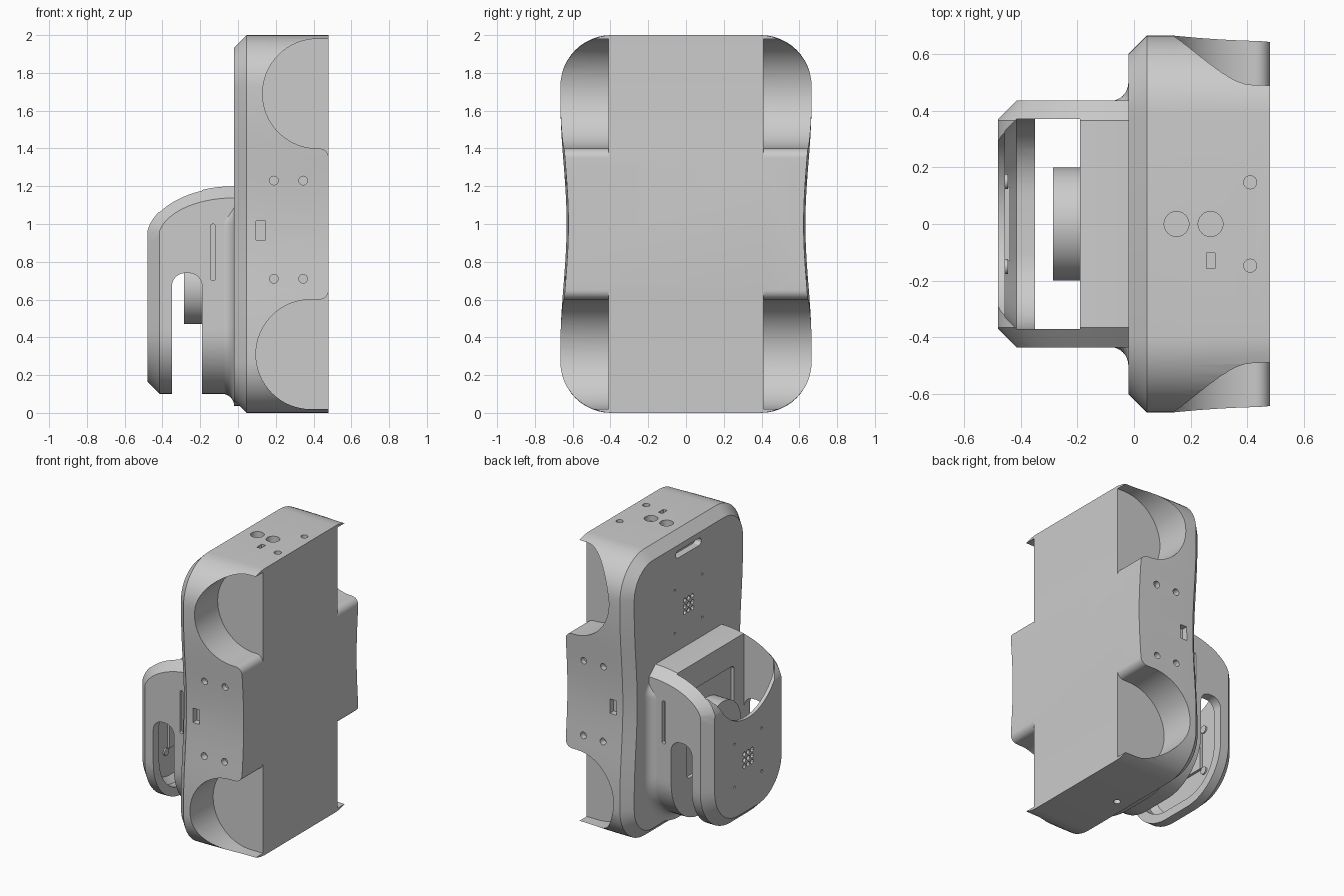
import bpy, bmesh
from math import sin, cos, pi, radians

cube = bpy.data.objects.get("Cube")
if cube:
    bpy.data.objects.remove(cube)

gray = bpy.data.materials.new("light_gray_plastic")
gray.use_nodes = True
GRAY = (0.6, 0.6, 0.6, 1)
gray.diffuse_color = GRAY
gray.node_tree.nodes["Principled BSDF"].inputs["Base Color"].default_value = GRAY


def build(name, lofts):
    """One object from lofts; each loft is a list of matching 3D rings."""
    bm = bmesh.new()
    for rings in lofts:
        vs = [[bm.verts.new(p) for p in r] for r in rings]
        n = len(vs[0])
        for a, b in zip(vs, vs[1:]):
            for i in range(n):
                j = (i + 1) % n
                bm.faces.new((a[i], a[j], b[j], b[i]))
        bm.faces.new(vs[0][::-1])
        bm.faces.new(vs[-1])
    bmesh.ops.recalc_face_normals(bm, faces=bm.faces)
    me = bpy.data.meshes.new(name)
    bm.to_mesh(me)
    bm.free()
    me.materials.append(gray)
    ob = bpy.data.objects.new(name, me)
    bpy.context.collection.objects.link(ob)
    return ob


def ring(axis, t, pts):
    place = {"x": lambda u, v: (t, u, v),
             "y": lambda u, v: (u, t, v),
             "z": lambda u, v: (u, v, t)}[axis]
    return [place(u, v) for u, v in pts]


def prism(axis, pts, a, b):
    return [ring(axis, a, pts), ring(axis, b, pts)]


def circle(u, v, r, n=24):
    return [(u + r * cos(2 * pi * i / n), v + r * sin(2 * pi * i / n)) for i in range(n)]


def rect(u, v, w, h):
    return [(u + s * w / 2, v + t * h / 2) for s, t in ((-1, -1), (1, -1), (1, 1), (-1, 1))]


def rounded(hw, z0, z1, rb, rt, inset=0, waist=0, shift=0, n=12):
    """Rounded outline, symmetric about u = shift, optionally pinched at mid height."""
    hw, z0, z1 = hw - inset, z0 + inset, z1 - inset
    rb, rt = max(rb - inset, 0.01), max(rt - inset, 0.01)
    half = []
    for i in range(n + 1):
        a = -pi / 2 + pi / 2 * i / n
        half.append((hw - rb + rb * cos(a), z0 + rb + rb * sin(a)))
    for i in range(1, 20):
        half.append((hw, z0 + rb + (z1 - rt - z0 - rb) * i / 20))
    for i in range(n + 1):
        a = pi / 2 * i / n
        half.append((hw - rt + rt * cos(a), z1 - rt + rt * sin(a)))
    if waist:
        half = [(u - waist * (0.5 + 0.5 * cos(pi * min(abs(v - 1) / 0.65, 1))), v)
                for u, v in half]
    return [(shift + u, v) for u, v in half] + [(shift - u, v) for u, v in reversed(half)]


def boolean(ob, other, op="DIFFERENCE"):
    bpy.context.view_layer.objects.active = ob
    m = ob.modifiers.new("cut", "BOOLEAN")
    m.operation, m.object, m.solver = op, other, "EXACT"
    bpy.ops.object.modifier_apply(modifier=m.name)
    bpy.data.objects.remove(other)


def cut(ob, *lofts):
    boolean(ob, build("cutter", lofts))


def both_sides(pts, a, b):
    return [prism("y", pts, a, b), prism("y", pts, -b, -a)]


def grille(x0, x1, z):
    """Speaker hole grid with four screw holes around it."""
    out = [prism("x", circle(0.042 * i, z + 0.042 * j, 0.016, 12), x0, x1)
           for i in (-1, 0, 1) for j in (-1, 0, 1)]
    out += [prism("x", circle(0.15 * i, z + 0.15 * j, 0.009, 8), x0, x1)
            for i in (-1, 1) for j in (-1, 1)]
    return out


# Main body: chamfered, waisted box
def body_ring(x, inset, pinch=0):
    pts = rounded(0.665, 0, 2, 0.27, 0.27, inset, 0.033)
    return ring("x", x, [(u * (1 - pinch), v) for u, v in pts])


body = build("main_body", [[body_ring(-0.02, 0.065), body_ring(0.045, 0),
                            body_ring(0.14, 0), body_ring(0.48, 0, 0.015)]])


# Wheel wells: round pockets open to the flat side, with a softened lip
def well(cx, cz, r, up):
    pts = [(0.6, r)]
    pts += [(cx + r * cos(a), r * sin(a))
            for a in (pi / 2 + pi * i / 32 for i in range(33))]
    pts += [(0.43 + 0.05 * sin(a), -r - 0.05 + 0.05 * cos(a))
            for a in (pi / 2 * i / 8 for i in range(9))]
    pts.append((0.6, -r - 0.05))
    return [(x, cz + up * z) for x, z in pts]


cut(body, *both_sides(well(0.42, 1.69, 0.29, 1), 0.41, 0.8),
    *both_sides(well(0.385, 0.31, 0.29, -1), 0.41, 0.8))

# Body openings: side screws and ports, top connectors, bottom hole, grille, slot
holes = []
for x in (0.19, 0.345):
    for z in (0.71, 1.23):
        holes += both_sides(circle(x, z, 0.023), 0.6, 0.8)
holes += both_sides(rect(0.12, 0.965, 0.05, 0.1), 0.59, 0.8)
holes += [prism("z", circle(x, 0, 0.044), 1.96, 2.1) for x in (0.15, 0.27)]
holes += [prism("z", circle(0.41, y, 0.023), 1.96, 2.1) for y in (-0.147, 0.147)]
holes.append(prism("z", rect(0.27, -0.13, 0.03, 0.055), 1.96, 2.1))
holes.append(prism("z", circle(0.14, 0, 0.023), -0.1, 0.04))
holes += grille(-0.1, 0.01, 1.48)
holes.append(prism("x", rounded(0.14, 1.845, 1.895, 0.024, 0.024), -0.1, 0.03))
cut(body, *holes)


# Head: rounded-bottom shell trimmed by an arched top with chamfered edges
def head_ring(x, inset):
    return ring("x", x, rounded(0.435, 0.1, 1.35, 0.33, 0.01, inset))


head = build("head_shell", [[head_ring(-0.48, 0.065), head_ring(-0.415, 0),
                             head_ring(0.01, 0)]])


def arch(y, inset):
    pts = [(-0.02 - (0.465 - inset) * cos(a), 0.92 + (0.28 - inset) * sin(a))
           for a in (pi / 2 * i / 32 for i in range(33))]
    pts += [(0.05, 1.2 - inset), (0.05, -0.1), (-0.485 + inset, -0.1)]
    return ring("y", y, pts)


trim = build("trim", [[arch(-0.45, 0.075), arch(-0.365, 0),
                       arch(0.365, 0), arch(0.45, 0.075)]])
boolean(head, trim, "INTERSECT")


# Head cavity, through slot and scooped front lip
def cavity_ring(x, inset):
    return ring("x", x, rounded(0.37, 0.16, 1.45, 0.27, 0.01, inset))


cut(head, [cavity_ring(-0.455, 0.04), cavity_ring(-0.415, 0), cavity_ring(-0.19, 0)])
cut(head, prism("y", rounded(0.08, -0.1, 0.74, 0.01, 0.07, shift=-0.27), -0.7, 0.7))
scoop = [(0.365 * cos(a), 1.2 + 0.39 * sin(a))
         for a in (pi + pi * i / 40 for i in range(41))]
scoop += [(0.365, 1.5), (-0.365, 1.5)]
cut(head, prism("x", scoop, -0.6, -0.19))

# Head details: side grooves, grille and recessed inner panel
cut(head, *both_sides(rounded(0.0125, 0.7, 1.0, 0.012, 0.012, shift=-0.1325), 0.41, 0.6),
    *grille(-0.6, -0.42, 0.53),
    prism("x", rounded(0.26, 0.4, 1.0, 0.03, 0.03), -0.25, -0.165))

# Flared neck joining head and body
flare = []
for i in range(9):
    a = pi / 2 * i / 8
    off = 0.065 * (1 - cos(a))
    flare.append(ring("x", -0.085 + 0.065 * sin(a),
                      rounded(0.434 + off, 0.101 - off, 1.1, 0.33 + off, 0.1)))
flare.append(ring("x", 0.02, rounded(0.499, 0.036, 1.1, 0.395, 0.1)))
neck = build("flared_neck", [flare])

# Round hub and the speaker mount inside the head
hub = build("round_hub", [prism("x", circle(0, 0.67, 0.2, 64), -0.285, -0.15)])
cut(hub, prism("x", circle(0, 0.67, 0.03), -0.4, -0.25))
mount = build("speaker_mount", [
    prism("x", circle(0.15 * i, 0.53 + 0.15 * j, 0.026), -0.46, -0.445)
    for i in (-1, 1) for j in (-1, 1)] +
    [prism("x", rect(0, 0.53, 0.26, 0.26), -0.46, -0.437)])

# Soft shading with crisp edges
for ob in (body, head, neck, hub, mount):
    bpy.ops.object.select_all(action="DESELECT")
    ob.select_set(True)
    bpy.context.view_layer.objects.active = ob
    bpy.ops.object.shade_smooth_by_angle(angle=radians(30))
